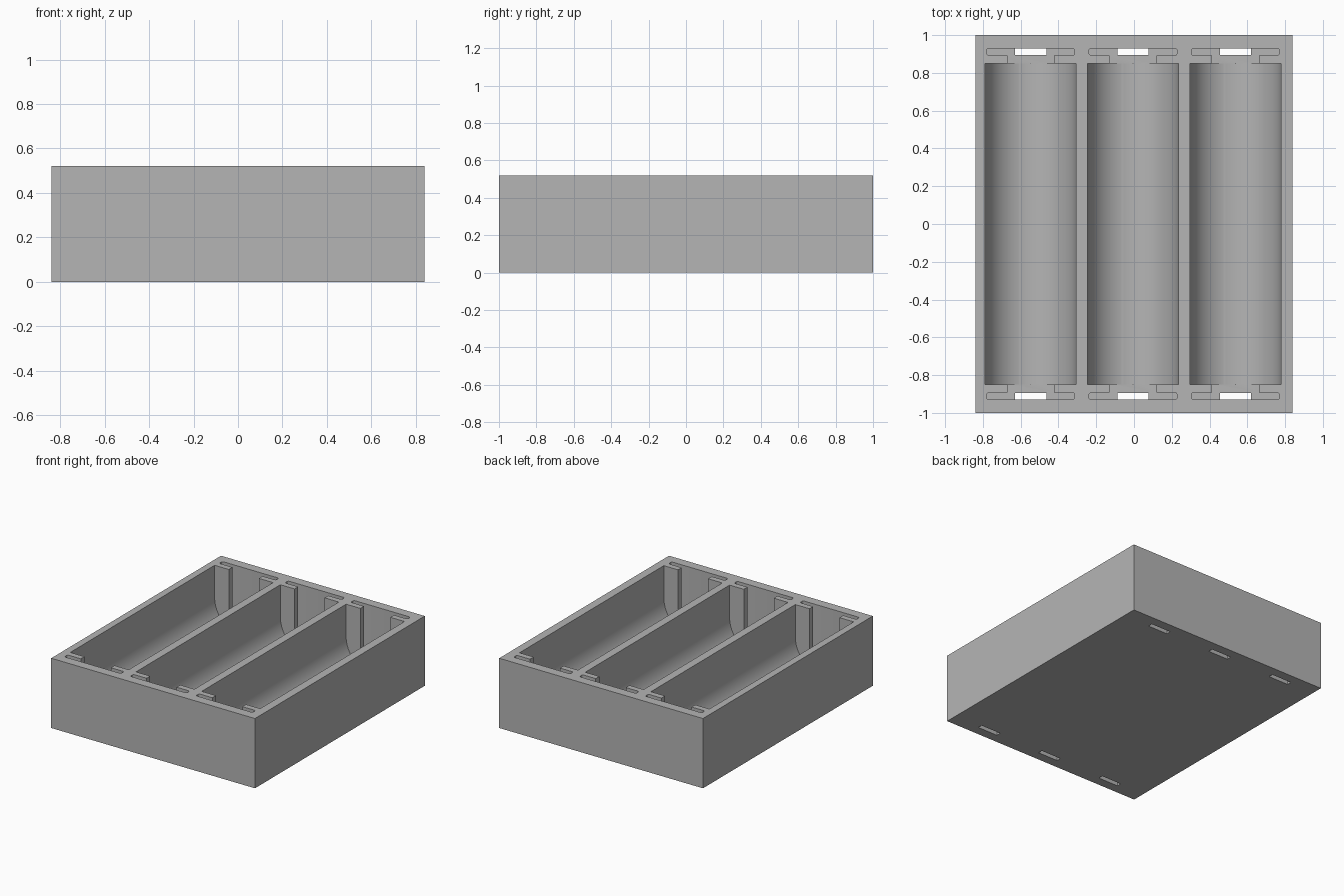
import bpy, bmesh, math

if "Cube" in bpy.data.objects:
    bpy.data.objects.remove(bpy.data.objects["Cube"])

W, L, H = 1.68, 2.0, 0.52           # outer size of the tray
CENTERS = (-0.547, -0.005, 0.537)   # bay centre lines
R, AXIS_Z, BAY_Y = 0.241, 0.283, 0.85
SLOT_FLOOR = 0.05
TOP = H + 0.1                       # cutters rise past the rim

grey = bpy.data.materials.new("grey plastic")
grey.diffuse_color = (0.46, 0.46, 0.46, 1)
grey.use_nodes = True
grey.node_tree.nodes["Principled BSDF"].inputs["Base Color"].default_value = grey.diffuse_color


def prism(name, points, offset):
    """Extrude a closed outline of 3D points along an offset."""
    bm = bmesh.new()
    face = bm.faces.new([bm.verts.new(p) for p in points])
    ext = bmesh.ops.extrude_face_region(bm, geom=[face])
    moved = [v for v in ext["geom"] if isinstance(v, bmesh.types.BMVert)]
    bmesh.ops.translate(bm, verts=moved, vec=offset)
    bmesh.ops.recalc_face_normals(bm, faces=bm.faces[:])
    mesh = bpy.data.meshes.new(name)
    bm.to_mesh(mesh)
    bm.free()
    mesh.materials.append(grey)
    obj = bpy.data.objects.new(name, mesh)
    bpy.context.collection.objects.link(obj)
    return obj


def rect(x0, x1, y0, y1, z):
    return [(x0, y0, z), (x1, y0, z), (x1, y1, z), (x0, y1, z)]


def corner(cx, cy, r, start):
    """Quarter-circle points for a rounded slot corner."""
    return [(cx + r * math.cos(math.radians(start + a)),
             cy + r * math.sin(math.radians(start + a))) for a in (0, 22.5, 45, 67.5, 90)]


tray = prism("battery_tray", rect(-W / 2, W / 2, -L / 2, L / 2, 0), (0, 0, H))
cutters = []

for cx in CENTERS:
    # Round-bottomed bay, open at the top
    arc = [(cx + R * math.cos(a), -BAY_Y, AXIS_Z + R * math.sin(a))
           for a in (math.pi + math.pi * i / 48 for i in range(49))]
    outline = arc + [(cx + R, -BAY_Y, TOP), (cx - R, -BAY_Y, TOP)]
    cutters.append(prism("bay_cutter", outline, (0, 2 * BAY_Y, 0)))

    for s in (-1, 1):
        # Contact slot: rounded pocket joined to the bay by a central opening
        h, r, y0, y1 = 0.233, 0.012, 0.893, 0.93
        flat = [(-0.124, y0), (-0.124, BAY_Y - 0.001), (0.124, BAY_Y - 0.001), (0.124, y0)]
        flat += corner(h - r, y0 + r, r, -90) + corner(h - r, y1 - r, r, 0)
        flat += corner(-h + r, y1 - r, r, 90) + corner(-h + r, y0 + r, r, 180)
        cutters.append(prism("slot_cutter", [(cx + x, s * y, SLOT_FLOOR) for x, y in flat],
                             (0, 0, TOP - SLOT_FLOOR)))
        # Terminal hole through the floor
        ya, yb = sorted((s * (y0 + 0.001), s * (y1 - 0.001)))
        cutters.append(prism("terminal_hole_cutter",
                             rect(cx - 0.083, cx + 0.083, ya, yb, -0.1), (0, 0, 0.3)))

# Carve the tray, then discard the cutters
for c in cutters:
    mod = tray.modifiers.new("cut", "BOOLEAN")
    mod.operation = "DIFFERENCE"
    mod.solver = "EXACT"
    mod.object = c
    c.hide_render = True
bpy.context.view_layer.update()
carved = bpy.data.meshes.new_from_object(
    tray.evaluated_get(bpy.context.evaluated_depsgraph_get()))
tray.modifiers.clear()
tray.data = carved
for c in cutters:
    bpy.data.objects.remove(c)

# One material, smooth bay curves with crisp edges
tray.data.materials.clear()
tray.data.materials.append(grey)
for p in tray.data.polygons:
    p.material_index = 0
bpy.context.view_layer.objects.active = tray
tray.select_set(True)
bpy.ops.object.shade_smooth_by_angle(angle=math.radians(30))
